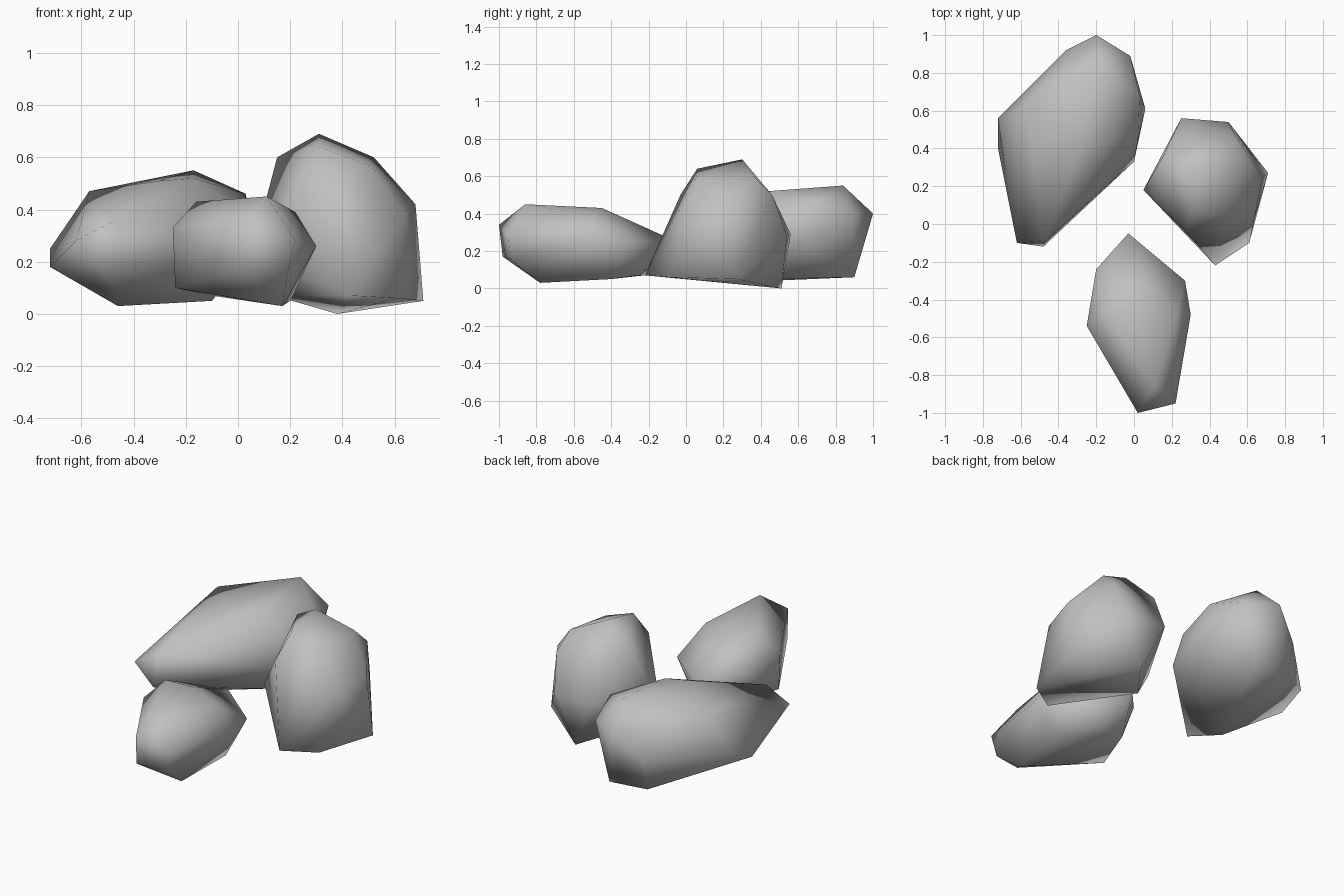
import bpy
import bmesh
from mathutils import Vector

# Remove the default cube only
default_cube = bpy.data.objects.get("Cube")
if default_cube:
    bpy.data.objects.remove(default_cube, do_unlink=True)


def make_material(name, colour):
    """One flat stone colour, shown both in the viewport and in renders."""
    material = bpy.data.materials.new(name)
    material.use_nodes = True
    material.diffuse_color = colour
    shader = material.node_tree.nodes["Principled BSDF"]
    shader.inputs["Base Color"].default_value = colour
    shader.inputs["Roughness"].default_value = 0.9
    return material


def make_rock(name, corners, material):
    """Wrap a convex boulder around its corner points and shade it smooth."""
    builder = bmesh.new()
    for corner in corners:
        builder.verts.new(Vector(corner))
    hull = bmesh.ops.convex_hull(builder, input=builder.verts[:])

    # Drop any corner that ended up inside the hull
    loose = [item for item in hull["geom_interior"]
             if isinstance(item, bmesh.types.BMVert)]
    if loose:
        bmesh.ops.delete(builder, geom=loose, context="VERTS")
    bmesh.ops.recalc_face_normals(builder, faces=builder.faces[:])
    for face in builder.faces:
        face.smooth = True

    mesh = bpy.data.meshes.new(name)
    builder.to_mesh(mesh)
    builder.free()
    mesh.materials.append(material)
    rock = bpy.data.objects.new(name, mesh)
    bpy.context.collection.objects.link(rock)
    return rock


stone = make_material("stone grey", (0.53, 0.53, 0.53, 1))

# Long boulder at the back: front tip, sides, back end, crown, underside
make_rock("back_boulder", [
    (-.62, -.1, .28), (-.48, -.12, .17), (-.47, -.09, .36),
    (-.72, .4, .18), (-.72, .56, .25), (0, .33, .24), (.06, .61, .25),
    (-.2, 1, .4), (-.02, .89, .4), (-.36, .92, .26),
    (-.57, .62, .47), (-.17, .84, .55), (-.3, .36, .51),
    (-.17, .44, .52), (.03, .68, .46), (.02, .44, .38),
    (-.46, .2, .03), (-.1, .44, .05), (-.36, .88, .07), (-.12, .9, .06),
], stone)

# Tall boulder at the side: base, waist, shoulders, crown
make_rock("tall_boulder", [
    (.43, -.22, .07), (.61, -.1, .06), (.71, .27, .05),
    (.38, .51, 0), (.14, .2, .07),
    (.05, .18, .22), (.25, .56, .29), (.5, .54, .28),
    (.68, .25, .42), (.64, .04, .38), (.27, -.03, .5), (.54, .46, .5),
    (.15, .35, .6), (.52, .36, .6), (.5, .05, .57),
    (.31, .06, .64), (.31, .3, .69),
], stone)

# Low boulder at the front: front end, sides, back tip, crown, underside
make_rock("front_boulder", [
    (.02, -1, .34), (.01, -.98, .17), (.22, -.95, .28), (.19, -.94, .16),
    (-.25, -.54, .33), (-.24, -.54, .1), (.3, -.48, .26), (.27, -.3, .25),
    (-.2, -.24, .3), (-.03, -.05, .25),
    (.11, -.86, .45), (-.16, -.46, .43), (.02, -.45, .43), (.22, -.5, .39),
    (.17, -.78, .03), (.2, -.4, .05), (-.1, -.22, .07), (.12, -.25, .07),
], stone)
